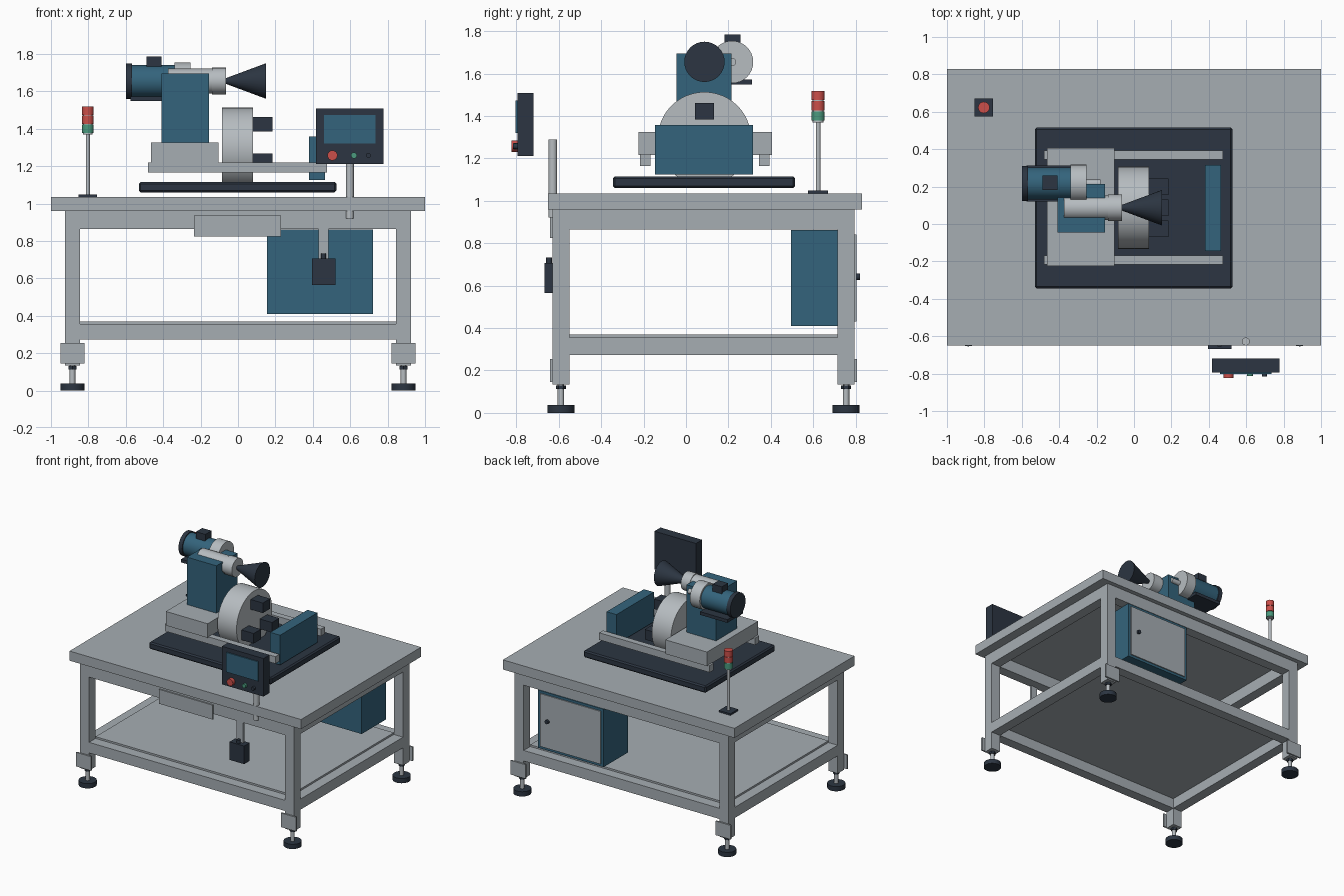
import bpy, math

if "Cube" in bpy.data.objects:
    bpy.data.objects.remove(bpy.data.objects["Cube"])


def material(name, rgb):
    m = bpy.data.materials.new(name)
    m.diffuse_color = (*rgb, 1)
    m.use_nodes = True
    m.node_tree.nodes["Principled BSDF"].inputs["Base Color"].default_value = m.diffuse_color
    return m


GRAY = material("painted gray", (0.38, 0.42, 0.45))
STEEL = material("bright steel", (0.47, 0.505, 0.53))
BLUE = material("machine blue", (0.034, 0.127, 0.202))
DARK = material("dark slate", (0.025, 0.036, 0.054))
RED = material("signal red", (0.60, 0.078, 0.067))
GREEN = material("signal green", (0.069, 0.323, 0.209))


def box(name, mat, x, y, z, bevel=0):
    """Box from (min, max) ranges on each axis."""
    bpy.ops.mesh.primitive_cube_add(size=1, location=[sum(r) / 2 for r in (x, y, z)])
    o = bpy.context.object
    o.name = name
    o.scale = [r[1] - r[0] for r in (x, y, z)]
    bpy.ops.object.transform_apply(location=False, rotation=False, scale=True)
    o.data.materials.append(mat)
    if bevel:
        b = o.modifiers.new("edge", "BEVEL")
        b.width, b.segments = bevel, 1
    return o


def rod(name, mat, axis, centre, span, r1, r2=None, sides=32):
    """Cylinder or cone along an axis; centre gives the other two coordinates."""
    i = "xyz".index(axis)
    loc = list(centre)
    loc.insert(i, sum(span) / 2)
    rot = {"x": (0, math.pi / 2, 0), "y": (-math.pi / 2, 0, 0), "z": (0, 0, 0)}[axis]
    bpy.ops.mesh.primitive_cone_add(vertices=sides, radius1=r1, radius2=r1 if r2 is None else r2,
                                    depth=span[1] - span[0], location=loc, rotation=rot)
    o = bpy.context.object
    o.name = name
    o.data.materials.append(mat)
    if sides > 12:
        bpy.ops.object.shade_smooth_by_angle(angle=math.radians(35))
    return o


# Table top and lower shelf
box("table_top", GRAY, (-1, 1), (-0.65, 0.83), (0.96, 1.035))
box("lower_shelf", GRAY, (-0.845, 0.845), (-0.55, 0.715), (0.355, 0.37))

# Legs with bracket plates and levelling feet
for sx in (-1, 1):
    for cy, face in ((-0.59, -1), (0.755, 1)):
        cx = sx * 0.885
        box("leg", GRAY, (cx - 0.04, cx + 0.04), (cy - 0.04, cy + 0.04), (0.135, 0.96))
        a, b = sorted((cy + face * 0.04, cy + face * 0.052))
        box("leg_bracket", GRAY, (cx - 0.065, cx + 0.065), (a, b), (0.145, 0.255))
        rod("foot_pad", DARK, "z", (cx, cy), (0, 0.037), 0.064)
        rod("foot_stem", STEEL, "z", (cx, cy), (0.037, 0.14), 0.015, sides=16)
        rod("foot_nut", DARK, "z", (cx, cy), (0.112, 0.13), 0.024, sides=6)

# Frame rails
for z in ((0.865, 0.96), (0.273, 0.356)):
    for cy in (-0.59, 0.755):
        box("long_rail", GRAY, (-0.845, 0.845), (cy - 0.04, cy + 0.04), z)
    for cx in (-0.885, 0.885):
        box("side_rail", GRAY, (cx - 0.04, cx + 0.04), (-0.55, 0.715), z)
box("front_plate", GRAY, (-0.235, 0.23), (-0.64, -0.63), (0.825, 0.937))

# Machine base tray and slide rails
box("base_tray", DARK, (-0.53, 0.527), (-0.345, 0.515), (1.06, 1.115), 0.01)
for y in ((-0.217, -0.168), (0.345, 0.393)):
    box("slide_rail", GRAY, (-0.48, 0.475), y, (1.165, 1.22))
box("saddle", GRAY, (-0.465, -0.105), (-0.225, 0.405), (1.215, 1.325))
box("tail_block", BLUE, (0.38, 0.465), (-0.145, 0.315), (1.125, 1.357))

# Chuck disc with three jaws
CY, CZ = 0.087, 1.293
rod("chuck_disc", STEEL, "x", (CY, CZ), (-0.085, 0.08), 0.22, sides=48)
for k in range(3):
    a = math.radians(90 + 120 * k)
    jy, jz = CY + 0.13 * math.cos(a), CZ + 0.13 * math.sin(a)
    box("chuck_jaw", DARK, (0.075, 0.185), (jy - 0.045, jy + 0.045), (jz - 0.039, jz + 0.039))

# Column and spindle with cone tool
box("column", BLUE, (-0.41, -0.155), (-0.045, 0.215), (1.325, 1.695))
SP = (0.087, 1.655)
rod("spindle_body", STEEL, "x", SP, (-0.375, -0.065), 0.066)
rod("spindle_nose", STEEL, "x", SP, (-0.14, -0.065), 0.071)
rod("cone_tool", DARK, "x", SP, (-0.068, 0.15), 0.014, 0.095)

# Motor
MO = (0.217, 1.654)
rod("motor_body", BLUE, "x", MO, (-0.57, -0.335), 0.086)
rod("motor_rear_cap", DARK, "x", MO, (-0.6, -0.568), 0.094)
rod("motor_flange", STEEL, "x", MO, (-0.34, -0.255), 0.1)
rod("motor_shaft", STEEL, "x", MO, (-0.255, -0.18), 0.02, sides=16)
box("terminal_box", DARK, (-0.49, -0.41), (0.182, 0.258), (1.725, 1.785))
box("motor_mount", DARK, (-0.575, -0.34), (0.12, 0.312), (1.547, 1.572))

# Signal tower
ST = (-0.803, 0.623)
box("tower_base", DARK, (-0.853, -0.753), (0.575, 0.67), (1.035, 1.048))
rod("tower_pole", STEEL, "z", ST, (1.045, 1.38), 0.011, sides=16)
rod("tower_core", STEEL, "z", ST, (1.37, 1.515), 0.026, sides=16)
for mat, z in ((GREEN, 1.378), (RED, 1.426), (RED, 1.474)):
    rod("tower_lamp", mat, "z", ST, (z, z + 0.044), 0.031, sides=16)

# Control panel on its pole
rod("panel_pole", STEEL, "z", (0.598, -0.628), (0.92, 1.29), 0.021, sides=24)
box("control_panel", DARK, (0.418, 0.777), (-0.795, -0.72), (1.21, 1.507))
box("panel_screen", BLUE, (0.46, 0.735), (-0.803, -0.795), (1.32, 1.473))
for name, mat, x, r, d in (("stop_button", RED, 0.505, 0.027, 0.028),
                           ("start_button", GREEN, 0.62, 0.016, 0.018),
                           ("selector_knob", DARK, 0.697, 0.013, 0.02)):
    rod(name, mat, "y", (x, 1.257), (-0.795 - d, -0.795), r, sides=16)

# Hanging foot-switch box
box("pendant_strap", GRAY, (0.43, 0.485), (-0.63, -0.615), (0.70, 0.87))
rod("pendant_gland", DARK, "z", (0.457, -0.645), (0.70, 0.732), 0.014, sides=16)
box("pendant_box", DARK, (0.395, 0.52), (-0.667, -0.6), (0.565, 0.706))

# Electrical cabinet with rear door
box("cabinet", BLUE, (0.155, 0.722), (0.495, 0.795), (0.41, 0.862))
box("cabinet_door", GRAY, (0.178, 0.699), (0.795, 0.803), (0.43, 0.842))
rod("door_knob", DARK, "y", (0.632, 0.642), (0.803, 0.82), 0.015, sides=16)
